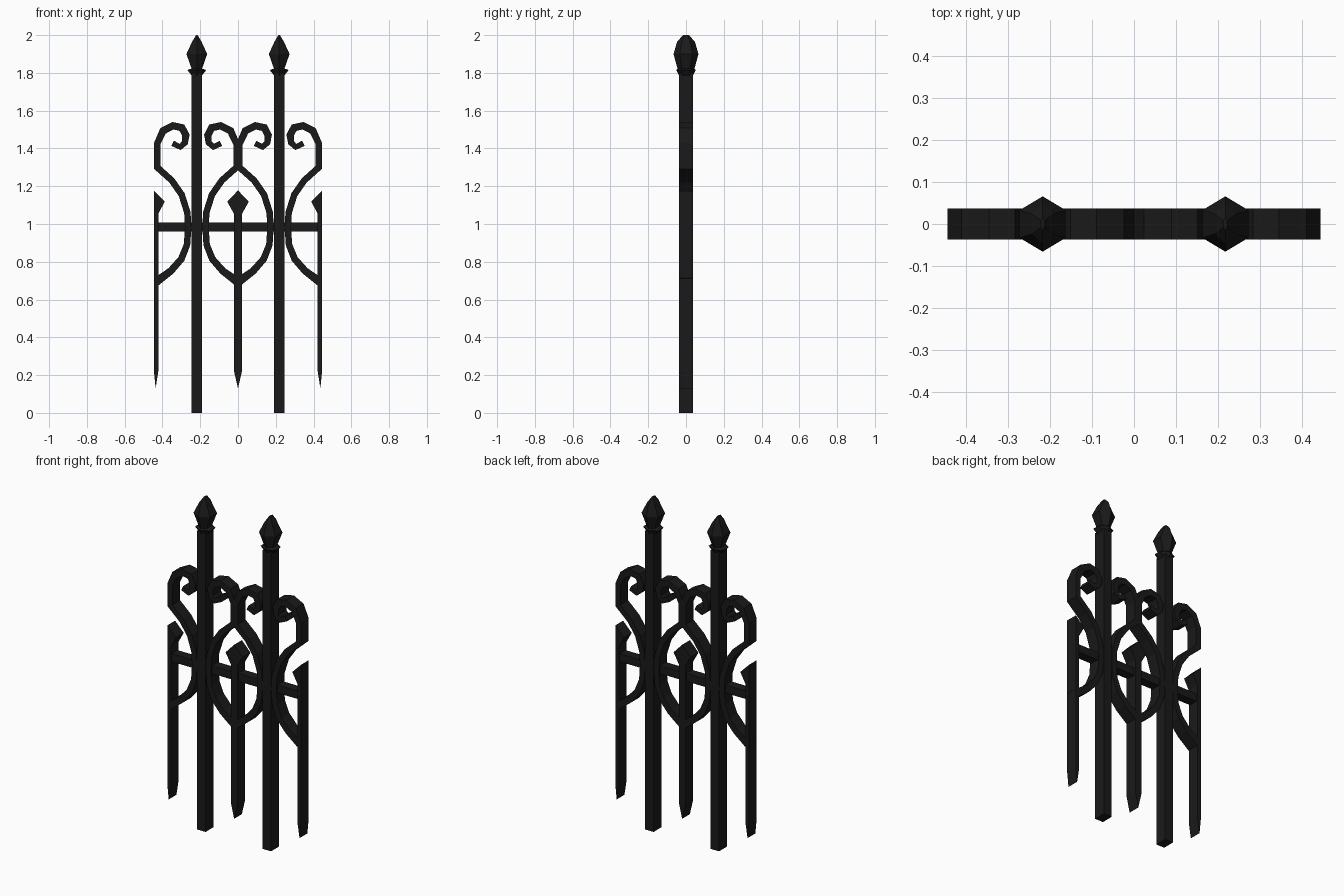
import bpy, bmesh, math
from mathutils import Vector

if "Cube" in bpy.data.objects:
    bpy.data.objects.remove(bpy.data.objects["Cube"])

D = 0.037      # half depth of the ironwork
POST_X = 0.218

iron = bpy.data.materials.new("black_iron")
iron.diffuse_color = (0.01, 0.01, 0.01, 1)
iron.use_nodes = True
iron.node_tree.nodes["Principled BSDF"].inputs["Base Color"].default_value = iron.diffuse_color


def finish(bm, name):
    bmesh.ops.recalc_face_normals(bm, faces=bm.faces)
    me = bpy.data.meshes.new(name)
    bm.to_mesh(me)
    bm.free()
    me.materials.append(iron)
    ob = bpy.data.objects.new(name, me)
    bpy.context.collection.objects.link(ob)
    return ob


def loft(rings, name):
    """Closed tube through rings of equal point count, capped."""
    bm = bmesh.new()
    vs = [[bm.verts.new(p) for p in r] for r in rings]
    n = len(vs[0])
    for a, b in zip(vs, vs[1:]):
        for i in range(n):
            j = (i + 1) % n
            bm.faces.new((a[i], a[j], b[j], b[i]))
    bm.faces.new(vs[0])
    bm.faces.new(vs[-1])
    return finish(bm, name)


def plate(outline, name, d=D):
    """Front outline in x, z extruded through the depth."""
    return loft([[(x, y, z) for x, z in outline] for y in (-d, d)], name)


def ribbon(path, name, d=D):
    """Flat bar with mitred bends along (x, z, width) points."""
    pts = [Vector((x, z)) for x, z, w in path]
    rings = []
    for i, p in enumerate(pts):
        t0 = (p - pts[max(i - 1, 0)]).normalized()
        t1 = (pts[min(i + 1, len(pts) - 1)] - p).normalized()
        t = (t0 + t1).normalized()
        ref = t1 if t1.length > 0 else t0
        n = Vector((-t.y, t.x)) * (path[i][2] / 2 / max(t.dot(ref), 0.6))
        a, b = p + n, p - n
        rings.append([(a.x, -d, a.y), (b.x, -d, b.y), (b.x, d, b.y), (a.x, d, a.y)])
    return loft(rings, name)


# Scroll centreline for the outer left scroll: x, z, width
SCROLL = [(-0.432, 0.695, 0.045), (-0.355, 0.752, 0.038), (-0.300, 0.815, 0.036),
          (-0.270, 0.890, 0.034), (-0.264, 0.980, 0.034), (-0.268, 1.060, 0.034),
          (-0.298, 1.155, 0.034), (-0.350, 1.230, 0.034), (-0.428, 1.300, 0.034),
          (-0.428, 1.425, 0.034), (-0.397, 1.493, 0.038), (-0.344, 1.520, 0.038),
          (-0.297, 1.510, 0.038), (-0.276, 1.470, 0.038), (-0.281, 1.430, 0.032),
          (-0.306, 1.408, 0.028), (-0.346, 1.427, 0.030)]

# Finial rings: height, half width in x, half depth in y
FINIAL = [(1.785, 0.026, 0.036), (1.815, 0.050, 0.052), (1.823, 0.028, 0.045),
          (1.90, 0.055, 0.066), (1.965, 0.025, 0.047), (2.0, 0.004, 0.016)]

for side, label in ((-1, "left"), (1, "right")):
    cx = side * POST_X
    # Tall square post
    plate([(cx - 0.028, 0), (cx + 0.028, 0), (cx + 0.028, 1.80), (cx - 0.028, 1.80)],
          "post_" + label)
    # Six-sided spear finial with collar
    rings = []
    for z, hx, hy in FINIAL:
        rings.append([(cx + hx / math.cos(math.pi / 6) * math.cos(a), hy * math.sin(a), z)
                      for a in (math.radians(30 + 60 * k) for k in range(6))])
    loft(rings, "finial_" + label)
    # Scrolls either side of the post
    ribbon([(-side * x, z, w) for x, z, w in SCROLL], "outer_scroll_" + label)
    ribbon([(side * (2 * POST_X + x), z, w) for x, z, w in SCROLL], "inner_scroll_" + label)
    # Half picket at the panel end
    plate([(side * x, z) for x, z in ((0.445, 0.22), (0.436, 0.13), (0.422, 0.22),
                                      (0.422, 1.055), (0.388, 1.118), (0.445, 1.176))],
          "end_picket_" + label)

# Full picket in the centre, pointed at both ends
plate([(0, 0.13), (0.022, 0.225), (0.022, 1.055), (0.057, 1.118),
       (0, 1.178), (-0.057, 1.118), (-0.022, 1.055), (-0.022, 0.225)], "centre_picket")

# Cross rail
plate([(-0.435, 0.96), (0.435, 0.96), (0.435, 1.008), (-0.435, 1.008)], "cross_rail", 0.028)
